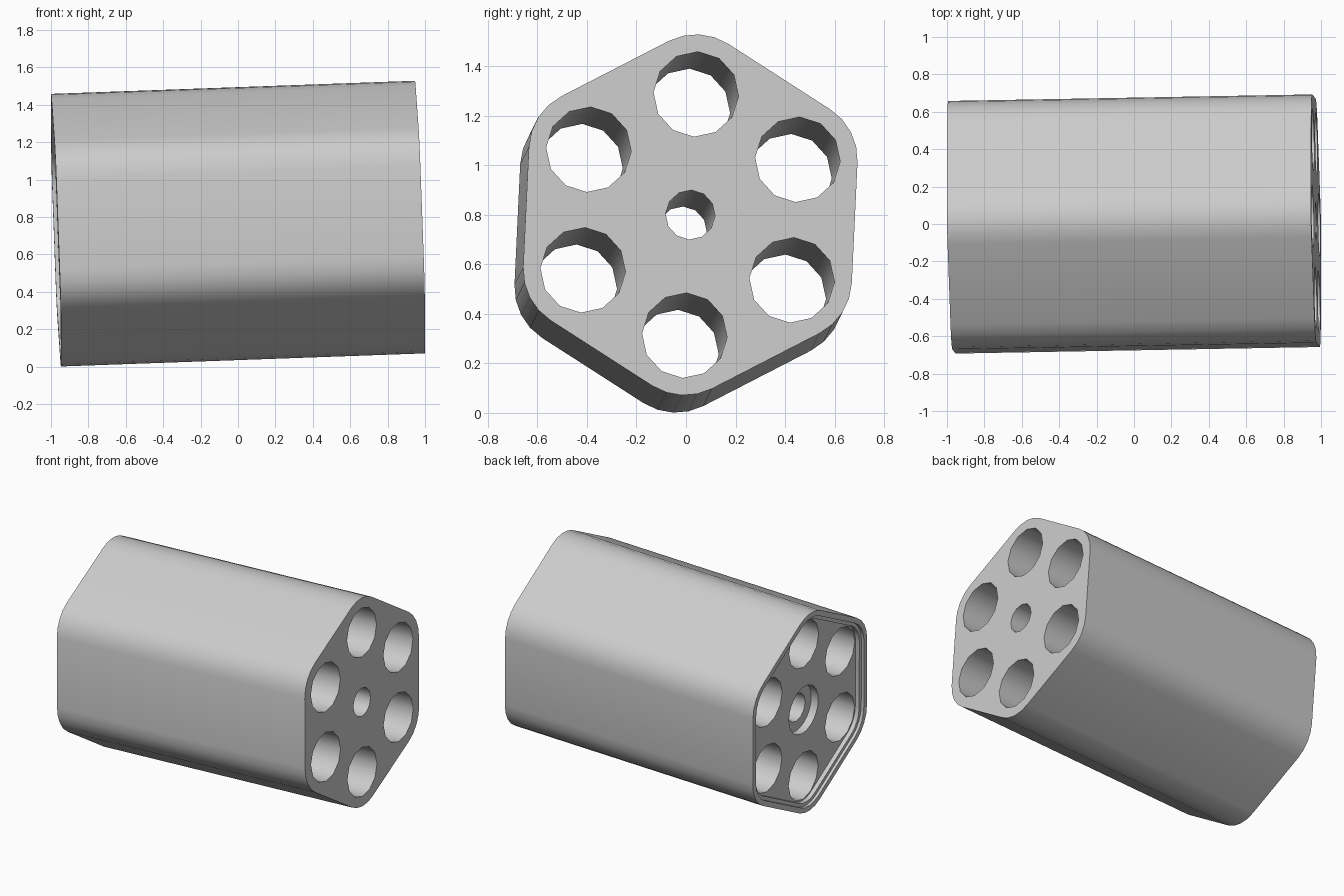
import bpy, bmesh, math
from mathutils import Vector, Matrix

if "Cube" in bpy.data.objects:
    bpy.data.objects.remove(bpy.data.objects["Cube"])

LENGTH = 1.948
RING = 0.488          # distance from the axis to each chamber centre
CHAMBER_R = 0.172
BORE_R = 0.10
COUNTERBORE_R = 0.17
STEP_D, FLOOR_D, BORE_D = 0.02, 0.05, 0.105   # depths from the rear end

corners = [math.radians(90 + 60 * i) for i in range(6)]
centres = [(RING * math.cos(a), RING * math.sin(a)) for a in corners]


def circle(r, c=(0, 0), n=12):
    """Polygon with its first point at the top."""
    angs = [math.pi / 2 + math.tau * i / n for i in range(n)]
    return [(c[0] + r * math.cos(a), c[1] + r * math.sin(a)) for a in angs]


def rounded_hex(r, steps=4):
    """Hexagon whose corners are arcs around the chamber centres."""
    pts = []
    for a, c in zip(corners, centres):
        for s in range(steps + 1):
            t = a + math.radians(-30 + 60 * s / steps)
            pts.append((c[0] + r * math.cos(t), c[1] + r * math.sin(t)))
    return pts


bm = bmesh.new()


def loop(profile, x):
    verts = [bm.verts.new((x, p[0], p[1])) for p in profile]
    edges = [bm.edges.new((verts[i - 1], verts[i])) for i in range(len(verts))]
    return verts, edges


def wall(profile, x0, x1):
    """Straight wall between two depths; returns the edges of both ends."""
    (va, ea), (vb, eb) = loop(profile, x0), loop(profile, x1)
    for i in range(len(va)):
        bm.faces.new((va[i - 1], va[i], vb[i], vb[i - 1]))
    return ea, eb


def cap(*edge_loops):
    """Flat face bounded by the first loop and pierced by the rest."""
    edges = [e for l in edge_loops for e in l]
    bmesh.ops.triangle_fill(bm, edges=edges, use_beauty=True, normal=(1, 0, 0))


# Outer shell, stepped rear recess, chambers and centre bore
shell_rear, shell_front = wall(rounded_hex(0.242), 0, LENGTH)
step_rear, step_in = wall(rounded_hex(0.205), 0, STEP_D)
recess_rear, recess_in = wall(rounded_hex(0.18), STEP_D, FLOOR_D)
chambers = [wall(circle(CHAMBER_R, c), FLOOR_D, LENGTH) for c in centres]
counter_rear, counter_in = wall(circle(COUNTERBORE_R, n=24), FLOOR_D, BORE_D)
bore_rear, bore_front = wall(circle(BORE_R), BORE_D, LENGTH)

# Flat faces that join the walls
cap(shell_front, bore_front, *[c[1] for c in chambers])
cap(shell_rear, step_rear)
cap(step_in, recess_rear)
cap(recess_in, counter_rear, *[c[0] for c in chambers])
cap(counter_in, bore_rear)
bmesh.ops.recalc_face_normals(bm, faces=bm.faces)

# Slight tilt and roll of the whole cylinder
axis = Vector((1.945, 0.035, 0.07)).normalized()
up = Vector((0, 0.048, 1))
up = (up - axis * up.dot(axis)).normalized()
side = up.cross(axis)
turn = Matrix((axis, side, up)).transposed().to_4x4()
place = Matrix.Translation((0, 0, 0.765)) @ turn @ Matrix.Translation((-LENGTH / 2, 0, 0))
bmesh.ops.transform(bm, matrix=place, verts=bm.verts)

mesh = bpy.data.meshes.new("six_chamber_cylinder")
bm.to_mesh(mesh)
bm.free()
grey = bpy.data.materials.new("light_grey")
grey.diffuse_color = (0.604, 0.604, 0.604, 1)
grey.use_nodes = True
grey.node_tree.nodes["Principled BSDF"].inputs["Base Color"].default_value = grey.diffuse_color
mesh.materials.append(grey)
body = bpy.data.objects.new("six_chamber_cylinder", mesh)
bpy.context.collection.objects.link(body)
bpy.context.view_layer.objects.active = body
body.select_set(True)
bpy.ops.object.shade_smooth_by_angle(angle=math.radians(35))
